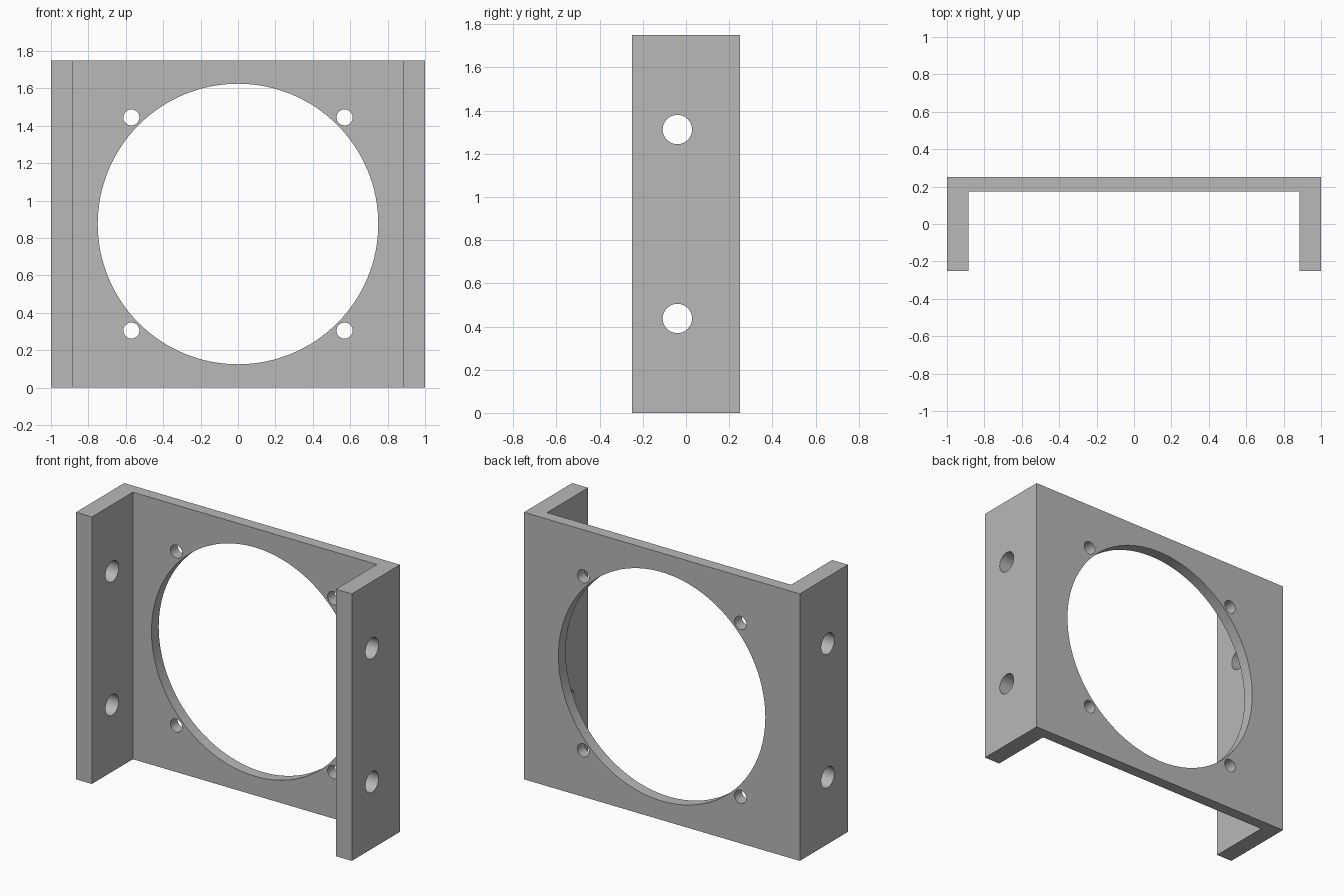
import bpy, bmesh, math
from mathutils import Matrix

cube = bpy.data.objects.get("Cube")
if cube:
    bpy.data.objects.remove(cube, do_unlink=True)

HEIGHT, MID = 1.75, 0.875
BACK, FRONT, PLATE_FRONT = 0.25, -0.25, 0.175
INNER = 0.885


def add_object(name, bm):
    bmesh.ops.recalc_face_normals(bm, faces=bm.faces)
    mesh = bpy.data.meshes.new(name)
    bm.to_mesh(mesh)
    bm.free()
    obj = bpy.data.objects.new(name, mesh)
    bpy.context.scene.collection.objects.link(obj)
    return obj


def drill(bm, centre, radius, depth, axis, sides):
    turn = Matrix.Rotation(math.pi / 2, 4, "X" if axis == "Y" else "Y")
    bmesh.ops.create_cone(bm, cap_ends=True, segments=sides, radius1=radius,
                          radius2=radius, depth=depth,
                          matrix=Matrix.Translation(centre) @ turn)


# Grey metal
metal = bpy.data.materials.new("grey metal")
metal.use_nodes = True
colour = (0.48, 0.48, 0.48, 1)
metal.diffuse_color = colour
metal.node_tree.nodes["Principled BSDF"].inputs["Base Color"].default_value = colour

# U-shaped bracket: thin back plate with two thick side flanges
half = [(INNER, PLATE_FRONT), (INNER, FRONT), (1, FRONT), (1, BACK)]
profile = half + [(-x, y) for x, y in reversed(half)]
bm = bmesh.new()
base = bm.faces.new([bm.verts.new((x, y, 0)) for x, y in profile])
top = bmesh.ops.extrude_face_region(bm, geom=[base])["geom"]
bmesh.ops.translate(bm, vec=(0, 0, HEIGHT),
                    verts=[v for v in top if isinstance(v, bmesh.types.BMVert)])
bracket = add_object("mounting_bracket", bm)
bracket.data.materials.append(metal)

# Holes: large opening, four corner screw holes, two holes through each flange
bm = bmesh.new()
plate_y = (BACK + PLATE_FRONT) / 2
drill(bm, (0, plate_y, MID), 0.75, 0.2, "Y", 128)
for sz in (-1, 1):
    for sx in (-1, 1):
        drill(bm, (sx * 0.57, plate_y, MID + sz * 0.57), 0.043, 0.2, "Y", 32)
        drill(bm, (sx * 0.94, -0.04, MID + sz * 0.4375), 0.068, 0.3, "X", 40)
cutter = add_object("hole_cutter", bm)
cutter.data.materials.append(metal)
cutter.hide_render = True

cut = bracket.modifiers.new("holes", "BOOLEAN")
cut.operation = "DIFFERENCE"
cut.solver = "EXACT"
cut.object = cutter

# Bake the holes and drop the cutter
graph = bpy.context.evaluated_depsgraph_get()
bracket.data = bpy.data.meshes.new_from_object(bracket.evaluated_get(graph))
bracket.modifiers.clear()
bpy.data.objects.remove(cutter, do_unlink=True)

# Smooth hole walls with sharp rims
bpy.ops.object.select_all(action="DESELECT")
bracket.select_set(True)
bpy.context.view_layer.objects.active = bracket
bpy.ops.object.shade_smooth_by_angle(angle=math.radians(30))
